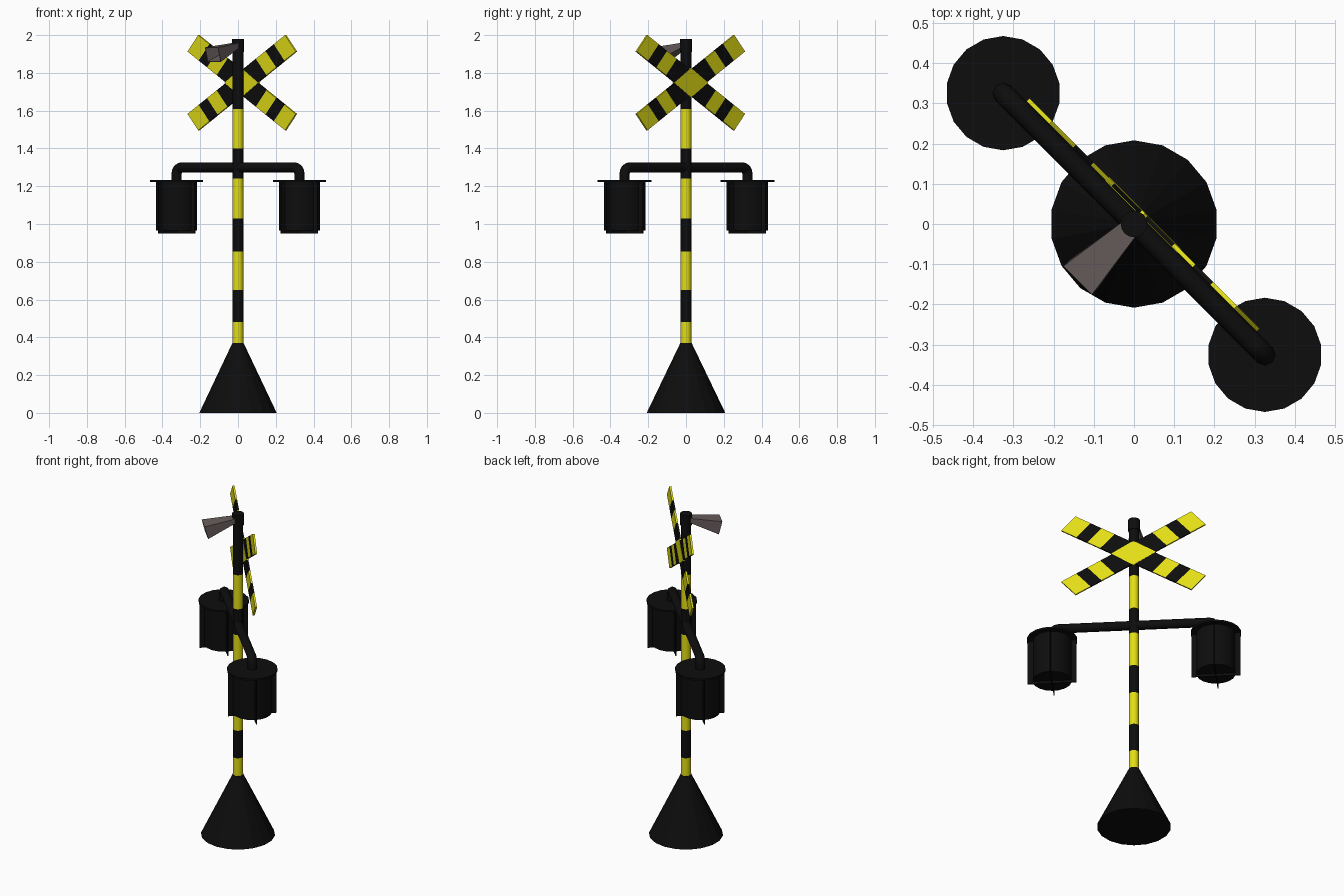
import bpy, bmesh, math
from mathutils import Matrix, Vector

if "Cube" in bpy.data.objects:
    bpy.data.objects.remove(bpy.data.objects["Cube"])

# Everything is laid out along local x, then turned 45 degrees about z
TURN = Matrix.Rotation(math.radians(-45), 4, 'Z')


def material(name, rgb):
    m = bpy.data.materials.new(name)
    m.diffuse_color = (*rgb, 1)
    m.use_nodes = True
    m.node_tree.nodes["Principled BSDF"].inputs["Base Color"].default_value = m.diffuse_color
    return m


BLACK = material("black", (0.004, 0.004, 0.004))
YELLOW = material("yellow", (0.76, 0.73, 0.008))
MAUVE = material("mauve_grey", (0.14, 0.108, 0.108))


def finish(bm, name, mats, smooth=False):
    bmesh.ops.recalc_face_normals(bm, faces=bm.faces[:])
    bm.transform(TURN)
    me = bpy.data.meshes.new(name)
    bm.to_mesh(me)
    bm.free()
    for m in mats:
        me.materials.append(m)
    ob = bpy.data.objects.new(name, me)
    bpy.context.collection.objects.link(ob)
    if smooth:
        bpy.context.view_layer.objects.active = ob
        ob.select_set(True)
        bpy.ops.object.shade_smooth_by_angle(angle=math.radians(40))
        ob.select_set(False)
    return ob


def cylinder(bm, r1, r2, z0, z1, sides, x=0.0):
    before = set(bm.faces)
    spin = Matrix.Rotation(math.radians(45), 4, 'Z')
    bmesh.ops.create_cone(bm, cap_ends=True, segments=sides, radius1=r1, radius2=r2,
                          depth=z1 - z0,
                          matrix=Matrix.Translation((x, 0, (z0 + z1) / 2)) @ spin)
    return [f for f in bm.faces if f not in before]


def plate(bm, outline, y, thick, mat):
    # vertical slab from an (x, z) outline
    a = [bm.verts.new((p[0], y - thick / 2, p[1])) for p in outline]
    b = [bm.verts.new((p[0], y + thick / 2, p[1])) for p in outline]
    n = len(a)
    faces = [bm.faces.new(a), bm.faces.new(b[::-1])]
    faces += [bm.faces.new((a[i], b[i], b[(i + 1) % n], a[(i + 1) % n])) for i in range(n)]
    for f in faces:
        f.material_index = mat


# Conical base
bm = bmesh.new()
cylinder(bm, 0.208, 0.03, 0, 0.37, 18)
finish(bm, "base_cone", [BLACK])

# Striped pole, alternating from yellow
bm = bmesh.new()
cuts = [0.37, 0.48, 0.65, 0.855, 1.03, 1.24, 1.40, 1.61, 1.92]
cylinder(bm, 0.028, 0.028, cuts[0], cuts[-1], 16)
for z in cuts[1:-1]:
    bmesh.ops.bisect_plane(bm, geom=bm.verts[:] + bm.edges[:] + bm.faces[:],
                           plane_co=(0, 0, z), plane_no=(0, 0, 1))
for f in bm.faces:
    z = f.calc_center_median().z
    f.material_index = sum(z > c for c in cuts[1:-1]) % 2
finish(bm, "striped_pole", [YELLOW, BLACK], True)

# Pole cap
bm = bmesh.new()
cylinder(bm, 0.033, 0.033, 1.91, 1.98, 16)
finish(bm, "pole_cap", [BLACK], True)

# Lamp arm: tube with rounded, downturned ends
E, Z, R = 0.46, 1.30, 0.035
half = [(E - R + R * math.sin(t), Z - R + R * math.cos(t))
        for t in (i * math.pi / 8 for i in range(5))] + [(E, 1.225)]
path = [(-x, z) for x, z in reversed(half)] + half
cu = bpy.data.curves.new("lamp_arm", 'CURVE')
cu.dimensions = '3D'
cu.bevel_depth = 0.027
cu.bevel_resolution = 2
cu.use_fill_caps = True
sp = cu.splines.new('POLY')
sp.points.add(len(path) - 1)
for p, (x, z) in zip(sp.points, path):
    p.co = (*(TURN @ Vector((x, 0, z))), 1)
cu.materials.append(BLACK)
arm = bpy.data.objects.new("lamp_arm", cu)
bpy.context.collection.objects.link(arm)

# Hanging lamps: drum, wide lid and four dividing fins
for side, s in (("left", -1), ("right", 1)):
    x = s * E
    bm = bmesh.new()
    cylinder(bm, 0.11, 0.11, 0.965, 1.225, 18, x)
    finish(bm, side + "_lamp_drum", [BLACK], True)
    bm = bmesh.new()
    cylinder(bm, 0.142, 0.142, 1.223, 1.234, 18, x)
    finish(bm, side + "_lamp_lid", [BLACK])
    bm = bmesh.new()
    for size in ((0.276, 0.005), (0.005, 0.276)):
        bmesh.ops.create_cube(bm, size=1, matrix=Matrix.Translation((x, 0, 1.0875))
                              @ Matrix.Diagonal((*size, 0.275, 1)))
    finish(bm, side + "_lamp_fins", [BLACK])

# Crossed boards with stripes: parallelogram arms cut into bands
CZ, CY = 1.748, 0.032
top, low = Vector((0.325, 0.252)), Vector((0.405, 0.165))
mid, edge = (top + low) / 2, (top - low) / 2
bands = [(0.08, 0.40, 1), (0.40, 0.60, 0), (0.60, 0.77, 1), (0.77, 1.0, 0)]
bm = bmesh.new()
for sx in (1, -1):
    for sz in (1, -1):
        for t0, t1, mat in bands:
            pts = [mid * t0 + edge, mid * t1 + edge, mid * t1 - edge, mid * t0 - edge]
            plate(bm, [(sx * p.x, CZ + sz * p.y) for p in pts], CY, 0.011, mat)
# Yellow centre diamond over the crossing
plate(bm, [(0.127, CZ), (0, CZ + 0.078), (-0.127, CZ), (0, CZ - 0.078)], CY, 0.014, 0)
finish(bm, "crossed_boards", [YELLOW, BLACK])

# Horn: flared square trumpet with a hollow mouth
bm = bmesh.new()
throat = [bm.verts.new(c) for c in ((-0.025, -0.02, 1.93), (0.025, -0.02, 1.93),
                                    (0.025, -0.02, 1.958), (-0.025, -0.02, 1.958))]
mouth = [bm.verts.new(c) for c in ((-0.05, -0.178, 1.858), (0.05, -0.178, 1.858),
                                   (0.05, -0.198, 1.935), (-0.05, -0.198, 1.935))]
bm.faces.new(throat)
for i in range(4):
    j = (i + 1) % 4
    bm.faces.new((throat[i], throat[j], mouth[j], mouth[i]))
front = bm.faces.new(mouth[::-1])
bmesh.ops.recalc_face_normals(bm, faces=bm.faces[:])
bmesh.ops.inset_region(bm, faces=[front], thickness=0.005)
inner = bmesh.ops.extrude_face_region(bm, geom=[front])
verts = [g for g in inner["geom"] if isinstance(g, bmesh.types.BMVert)]
bmesh.ops.delete(bm, geom=[front], context='FACES_ONLY')
c = sum((v.co for v in verts), Vector()) / 4
for v in verts:
    v.co = c + (v.co - c) * 0.45 + Vector((0, 0.12, 0.035))
finish(bm, "horn", [MAUVE])
